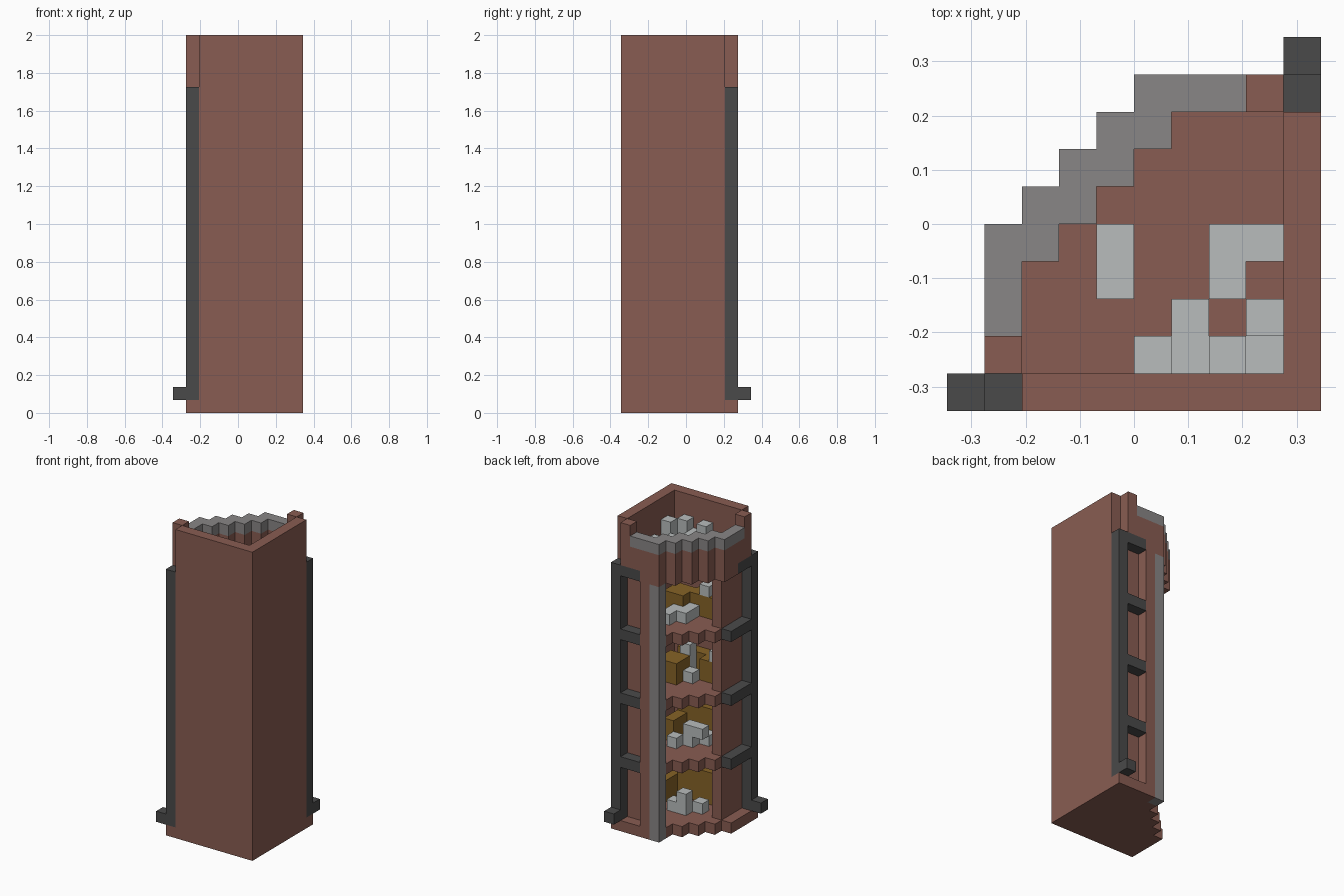
import bpy
import bmesh
from mathutils import Vector

cube = bpy.data.objects.get("Cube")
if cube:
    bpy.data.objects.remove(cube, do_unlink=True)

LEVELS = 29
UNIT = 2 / LEVELS
STOREY = 6
ROOF = 4 * STOREY
cells = {}          # grid cell -> part name


def material(name, rgb):
    m = bpy.data.materials.new(name)
    m.use_nodes = True
    m.diffuse_color = (*rgb, 1)
    bsdf = m.node_tree.nodes["Principled BSDF"]
    bsdf.inputs["Base Color"].default_value = (*rgb, 1)
    bsdf.inputs["Roughness"].default_value = 0.9
    return m


brown = material("brick brown", (0.25, 0.108, 0.084))
dark = material("dark iron", (0.068, 0.068, 0.068))
grey = material("stone grey", (0.25, 0.24, 0.24))
pale = material("pale stone", (0.48, 0.505, 0.505))
gold = material("golden brown", (0.24, 0.125, 0.02))


def fill(part, xs, ys, zs):
    """Fill an inclusive block of grid cells; a single number means one cell."""
    span = lambda r: range(r[0], r[1] + 1) if isinstance(r, tuple) else (r,)
    for i in span(xs):
        for j in span(ys):
            for k in span(zs):
                cells[i, j, k] = part


def both(part, xs, ys, zs):
    """Fill a block and its mirror image across the diagonal."""
    flip = lambda r: (9 - r[1], 9 - r[0]) if isinstance(r, tuple) else 9 - r
    fill(part, xs, ys, zs)
    fill(part, flip(ys), flip(xs), zs)


def slab(part, level, low, high):
    """Floor with a stepped diagonal edge."""
    for i in range(low, 10):
        for j in range(high + 1):
            if j - i <= 2:
                cells[i, j, level] = part


# Floors: the base reaches under the frames, the others stay inside
slab("base", 0, 1, 8)
for storey in range(1, 5):
    slab("floors", storey * STOREY, 2, 7)

# Two tall outer walls and the short side walls of the open corner
both("outer_walls", (2, 9), 0, (0, LEVELS - 1))
both("side_walls", 2, (1, 3), (1, ROOF))
fill("side_walls", 6, 8, (1, ROOF))
both("top_posts", 1, 1, (ROOF + 1, LEVELS - 1))

# Stepped ring around the roof with a stone cap
ring = [(1, 2), (1, 3), (1, 4)]
ring += [(s, s + d) for s in range(2, 5) for d in (2, 3)]
for i, j in ring:
    both("roof_ring", i, j, (ROOF, ROOF + 2))
    both("parapet", i, j, ROOF + 3)

# Stone pillar under the ring
fill("stone_pillar", 5, 8, (0, ROOF - 1))

# Iron frames: pole, foot and rungs on each open side
both("iron_frames", 1, 0, (1, ROOF))
both("iron_frames", 0, 0, 1)
for storey in range(1, 5):
    both("iron_frames", 1, (1, 2), storey * STOREY)
    if storey < 4:
        fill("iron_frames", 1, 3, storey * STOREY)

# Golden heaps against the back of each room
heaps = [
    (0, (4, 7), 1, (1, 3)), (0, 8, (1, 3), (1, 2)),
    (1, (4, 7), 1, (1, 3)), (1, 7, (2, 3), (1, 2)),
    (2, (6, 7), (3, 4), (1, 2)), (2, (3, 4), 2, (1, 2)), (2, (3, 7), 1, (1, 2)),
    (3, (6, 7), (2, 3), (1, 2)), (3, (3, 5), (1, 2), (1, 2)),
]
for room, xs, ys, (low, high) in heaps:
    base = room * STOREY
    fill("golden_heaps", xs, ys, (base + low, base + high))

# Pale rubble in the rooms and on the roof
rubble = [
    (0, 6, 4, (1, 1)), (0, 5, 4, (1, 2)), (0, 4, 3, (1, 1)),
    (1, (4, 5), 3, (2, 2)), (1, 5, 3, (1, 2)), (1, 6, 4, (1, 1)),
    (1, 4, 2, (1, 1)),
    (2, 5, 3, (1, 1)), (2, 6, 2, (1, 3)), (2, 3, 2, (3, 3)),
    (3, 6, (4, 5), (1, 1)), (3, 5, (3, 4), (1, 1)), (3, 4, 2, (3, 3)),
    (3, 3, 1, (3, 3)),
    (4, 4, (3, 4), (1, 1)), (4, 7, (3, 4), (1, 1)), (4, 8, 4, (1, 1)),
    (4, 6, (1, 2), (1, 1)), (4, 8, 1, (1, 1)),
    (4, 5, 1, (1, 2)), (4, 7, 1, (1, 2)), (4, 8, 2, (1, 2)),
]
for room, xs, ys, (low, high) in rubble:
    base = room * STOREY
    fill("pale_rubble", xs, ys, (base + low, base + high))

# Build each part from its exposed cell sides
colours = {
    "base": brown, "floors": brown, "outer_walls": brown, "side_walls": brown,
    "top_posts": brown, "roof_ring": brown, "parapet": grey,
    "stone_pillar": grey, "iron_frames": dark, "golden_heaps": gold,
    "pale_rubble": pale,
}
ORIGIN = Vector((5, 5, 0))


def build(part, mat):
    bm = bmesh.new()
    for cell, owner in cells.items():
        if owner != part:
            continue
        for axis in range(3):
            for side in (0, 1):
                step = Vector((0, 0, 0))
                step[axis] = 2 * side - 1
                near = tuple(int(c + s) for c, s in zip(cell, step))
                if near in cells:
                    continue
                corners = []
                for u, v in ((0, 0), (1, 0), (1, 1), (0, 1)):
                    p = Vector(cell)
                    p[axis] += side
                    p[(axis + 1) % 3] += u
                    p[(axis + 2) % 3] += v
                    corners.append(bm.verts.new((p - ORIGIN) * UNIT))
                bm.faces.new(corners if side else corners[::-1])
    bmesh.ops.remove_doubles(bm, verts=bm.verts[:], dist=UNIT / 100)
    mesh = bpy.data.meshes.new(part)
    bm.to_mesh(mesh)
    bm.free()
    mesh.materials.append(mat)
    bpy.context.collection.objects.link(bpy.data.objects.new(part, mesh))


for part, mat in colours.items():
    build(part, mat)
